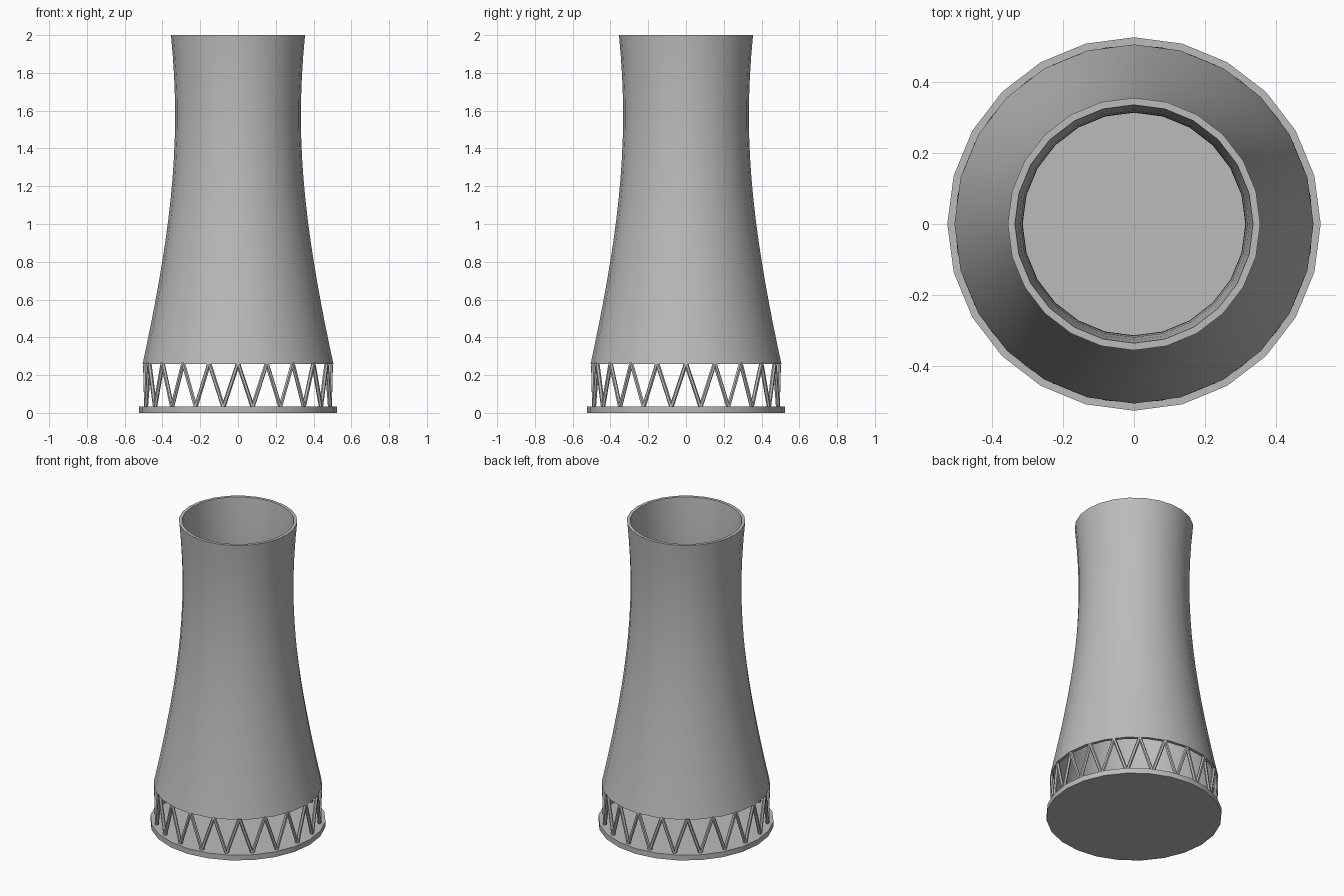
import bpy, bmesh, math
from mathutils import Vector

if "Cube" in bpy.data.objects:
    bpy.data.objects.remove(bpy.data.objects["Cube"])

SIDES = 24
BASE_TOP, SHELL_BOTTOM, HEIGHT = 0.035, 0.26, 2.0

concrete = bpy.data.materials.new("concrete_grey")
concrete.use_nodes = True
colour = (0.5, 0.5, 0.5, 1)
concrete.diffuse_color = colour
concrete.node_tree.nodes["Principled BSDF"].inputs["Base Color"].default_value = colour


def finish(name, bm, smooth=True):
    bmesh.ops.recalc_face_normals(bm, faces=bm.faces)
    mesh = bpy.data.meshes.new(name)
    bm.to_mesh(mesh)
    bm.free()
    obj = bpy.data.objects.new(name, mesh)
    bpy.context.collection.objects.link(obj)
    mesh.materials.append(concrete)
    if smooth:
        bpy.ops.object.select_all(action="DESELECT")
        obj.select_set(True)
        bpy.context.view_layer.objects.active = obj
        bpy.ops.object.shade_smooth_by_angle(angle=math.radians(35))
    return obj


def polar(radius, angle, z):
    return Vector((radius * math.sin(angle), -radius * math.cos(angle), z))


def hyperbola(z):
    return 0.333 * math.sqrt(1 + ((z - 1.574) / 1.153) ** 2)


# Hollow shell: closed wall profile spun around the axis
rows = 16
heights = [SHELL_BOTTOM + (HEIGHT - SHELL_BOTTOM) * i / rows for i in range(rows + 1)]
profile = [(hyperbola(z), z) for z in heights]
profile += [(hyperbola(z) - 0.02, z) for z in reversed(heights)]
bm = bmesh.new()
rings = [[bm.verts.new(polar(r, math.tau * i / SIDES, z)) for i in range(SIDES)]
         for r, z in profile]
for a, b in zip(rings, rings[1:] + rings[:1]):
    for i in range(SIDES):
        j = (i + 1) % SIDES
        bm.faces.new((a[i], a[j], b[j], b[i]))
finish("tower_shell", bm)

# Foundation disc
bm = bmesh.new()
rim = [bm.verts.new(polar(0.525, math.tau * i / SIDES, 0)) for i in range(SIDES)]
disc = bm.faces.new(rim)
top = bmesh.ops.extrude_face_region(bm, geom=[disc], use_keep_orig=True)
moved = [v for v in top["geom"] if isinstance(v, bmesh.types.BMVert)]
bmesh.ops.translate(bm, verts=moved, vec=(0, 0, BASE_TOP))
finish("foundation_disc", bm)

# Ring of inverted V struts
bm = bmesh.new()
PAIRS = 20
step = math.tau / PAIRS
for i in range(PAIRS):
    head = polar(0.493, i * step, SHELL_BOTTOM + 0.004)
    for side in (-0.5, 0.5):
        foot = polar(0.493, (i + side) * step, BASE_TOP - 0.005)
        axis = head - foot
        strut = bmesh.ops.create_cone(bm, cap_ends=True, segments=6, radius1=0.011,
                                      radius2=0.011, depth=axis.length)
        turn = axis.to_track_quat("Z", "Y").to_matrix()
        bmesh.ops.rotate(bm, verts=strut["verts"], matrix=turn)
        bmesh.ops.translate(bm, verts=strut["verts"], vec=(head + foot) / 2)
finish("support_struts", bm, smooth=False)
